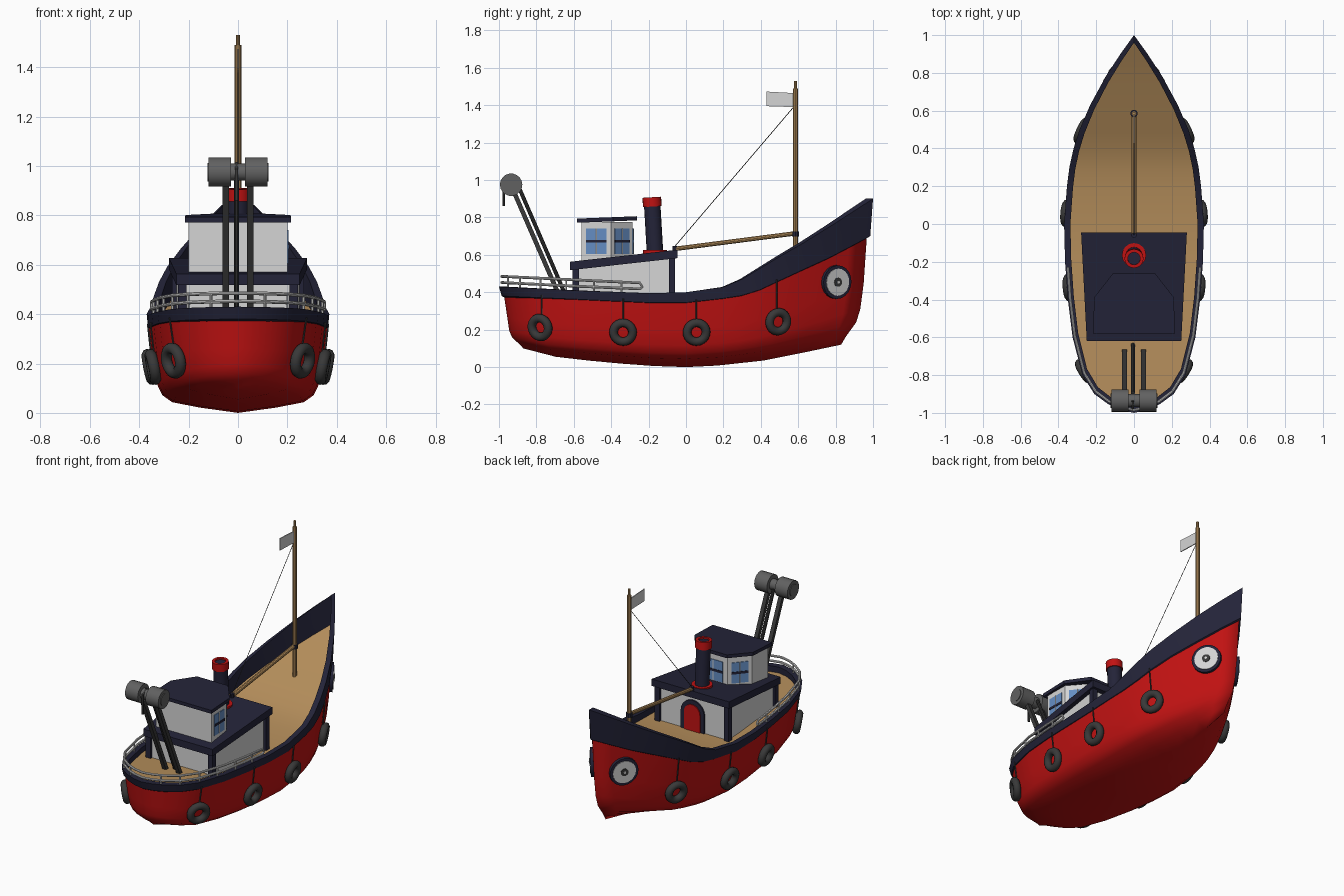
import bpy, bmesh, math
from mathutils import Vector
from mathutils.bvhtree import BVHTree

if "Cube" in bpy.data.objects:
    bpy.data.objects.remove(bpy.data.objects["Cube"])


def material(name, r, g, b):
    m = bpy.data.materials.new(name)
    m.diffuse_color = (r, g, b, 1)
    m.use_nodes = True
    m.node_tree.nodes["Principled BSDF"].inputs["Base Color"].default_value = m.diffuse_color
    return m


RED = material("hull red", 0.53, 0.006, 0.006)
NAVY = material("navy", 0.017, 0.017, 0.04)
WHITE = material("off white", 0.66, 0.66, 0.66)
WOOD = material("tan wood", 0.46, 0.27, 0.105)
DARK = material("rubber dark", 0.04, 0.04, 0.04)
GREY = material("drum grey", 0.12, 0.12, 0.12)
GLASS = material("window blue", 0.13, 0.27, 0.55)


def finish(ob, mat, angle=35):
    bpy.ops.object.select_all(action='DESELECT')
    ob.select_set(True)
    bpy.context.view_layer.objects.active = ob
    if ob.type == 'CURVE':
        bpy.ops.object.convert(target='MESH')
        ob = bpy.context.object
    ob.data.materials.clear()
    ob.data.materials.append(mat)
    bpy.ops.object.shade_smooth_by_angle(angle=math.radians(angle))
    return ob


def mesh(name, verts, faces, mat, recalc=True, angle=35):
    me = bpy.data.meshes.new(name)
    me.from_pydata([tuple(v) for v in verts], [], faces)
    bm = bmesh.new()
    bm.from_mesh(me)
    bmesh.ops.remove_doubles(bm, verts=bm.verts, dist=1e-5)
    if recalc:
        bmesh.ops.recalc_face_normals(bm, faces=bm.faces)
    bm.to_mesh(me)
    bm.free()
    ob = bpy.data.objects.new(name, me)
    bpy.context.collection.objects.link(ob)
    return finish(ob, mat, angle)


def loft(name, low, high, mat):
    """Closed prism between two matching outlines."""
    n = len(low)
    sides = [(i, (i + 1) % n, n + (i + 1) % n, n + i) for i in range(n)]
    return mesh(name, low + high, sides + [tuple(range(n)), tuple(range(n, 2 * n))], mat)


def tube(name, pts, r, mat, res=3, cyclic=False):
    cu = bpy.data.curves.new(name, 'CURVE')
    cu.dimensions = '3D'
    cu.bevel_depth, cu.bevel_resolution, cu.use_fill_caps = r, res, True
    sp = cu.splines.new('POLY')
    sp.points.add(len(pts) - 1)
    for p, c in zip(sp.points, pts):
        p.co = (*c, 1)
    sp.use_cyclic_u = cyclic
    ob = bpy.data.objects.new(name, cu)
    bpy.context.collection.objects.link(ob)
    return finish(ob, mat)


def interp(table, y):
    for (a, fa), (b, fb) in zip(table, table[1:]):
        if y <= b:
            return fa + (fb - fa) * (y - a) / (b - a)
    return table[-1][1]


# Plan outline, sheer line, rail top and keel line, all along y
PLAN = [(-1, 0), (-.985, .07), (-.955, .135), (-.9, .21), (-.8, .273), (-.6, .325), (-.4, .35),
        (-.2, .365), (0, .37), (.2, .355), (.3, .342), (.4, .32), (.5, .288), (.63, .232),
        (.78, .15), (.9, .072), (1, 0)]
SHEER = [(-1, .395), (-.6, .378), (-.2, .36), (.05, .36), (.35, .405), (.6, .52), (.8, .61), (1, .715)]
TOP = [(-1, .43), (-.6, .41), (-.2, .395), (0, .40), (.2, .428), (.3, .47), (.5, .59), (.63, .665),
       (.78, .758), (1, .9)]
KEEL = [(-1, .10), (-.8, .055), (-.5, .025), (-.2, .006), (0, 0), (.2, .008), (.5, .035), (.8, .085), (1, .12)]

# Hull: rows of (height fraction, width factor, stern y, bow y)
ROWS = [(0, 0, .87, .83), (.06, .42, .885, .85), (.12, .72, .905, .875), (.2, .83, .93, .91),
        (.32, .885, .945, .932), (.55, .93, .955, .95), (1, .98, .975, .968)]
hv = []
for h, w, ys, yb in ROWS:
    for y, x in PLAN:
        k, t = interp(KEEL, y), interp(SHEER, y)
        hv.append((x * w, y * (ys if y < 0 else yb), k + (t - k) * h))
N = len(PLAN)
hf = [(r * N + i, r * N + i + 1, (r + 1) * N + i + 1, (r + 1) * N + i)
      for r in range(len(ROWS) - 1) for i in range(N - 1)]
hull_tree = BVHTree.FromPolygons(hv, hf)
hull = mesh("hull", hv, hf, RED, recalc=False, angle=60)
hull.modifiers.new("mirror", 'MIRROR')


def on_hull(y, z):
    p, n, _, _ = hull_tree.ray_cast(Vector((2, y, z)), Vector((-1, 0, 0)))
    return p, n


# Deck
dv, df = [], []
for i, (y, x) in enumerate(PLAN):
    z = interp(SHEER, y) - .003
    dv += [(-x * .94, y * .965, z), (x * .94, y * .965, z)]
    if i:
        df.append((2 * i - 2, 2 * i - 1, 2 * i + 1, 2 * i))
mesh("deck", dv, df, WOOD, recalc=False)

# Bulwark and rubbing rail
ring = PLAN + [(y, -x) for y, x in PLAN[-2:0:-1]]
rv = []
for y, x in ring:
    s, t = interp(SHEER, y), interp(TOP, y)
    rv += [(x * .985, y * .985, s - .015), (x, y, t), (x * .91, y * .96, t), (x * .91, y * .96, s - .03)]
M = len(ring)
rf = [(4 * i + a, 4 * i + (a + 1) % 4, 4 * ((i + 1) % M) + (a + 1) % 4, 4 * ((i + 1) % M) + a)
      for i in range(M) for a in range(4)]
mesh("bulwark", rv, rf, NAVY)

# Stern railing
half = [(-.25, interp(PLAN, -.25))] + [p for p in PLAN[::-1] if p[0] < -.25]
path = half + [(y, -x) for y, x in half[-2::-1]]


def rail_pt(y, x, f):
    base = interp(TOP, y)
    return (x * .965, y * .985, base + f * (interp([(-1, .485), (-.25, .45)], y) - base))


top_rail = [rail_pt(y, x, 1) for y, x in path]
low_rail = [rail_pt(y, x, .4) for y, x in path]
nose = [(s * interp(PLAN, -.24) * .965, -.234, .428) for s in (1, -1)]
tube("railing_loop", [nose[0]] + top_rail + [nose[1]] + low_rail[::-1], .0075, WHITE, 2, True)
for y in (-.35, -.5, -.65, -.79, -.9, -.965):
    for s in (1, -1):
        x = s * interp(PLAN, y)
        tube("railing_post", [rail_pt(y, x, -.1), rail_pt(y, x, 1)], .006, WHITE, 1)

# Tyre fenders with ropes, and round bow plates
for s in (1, -1):
    for y, z in ((-.77, .215), (-.335, .19), (.055, .19), (.485, .245)):
        p, n = on_hull(y, z)
        c = p + n * .02
        c.x, nn = c.x * s, Vector((n.x * s, n.y, n.z))
        bpy.ops.mesh.primitive_torus_add(major_segments=24, minor_segments=10, major_radius=.051,
                                         minor_radius=.023, location=c,
                                         rotation=nn.to_track_quat('Z', 'Y').to_euler())
        bpy.context.object.name = "tyre_fender"
        finish(bpy.context.object, DARK, 60)
        q, _ = on_hull(y, interp(SHEER, y) - .02)
        tube("fender_rope", [((p.x + .015) * s, y, z + .05), ((q.x + .01) * s, y, q.z + .02)], .004, DARK, 1)
    p, n = on_hull(.80, .455)
    p.x *= s
    n = Vector((n.x * s, n.y, n.z))
    for name, r, d, mat in (("bow_disc_rim", .09, .018, NAVY), ("bow_disc", .073, .022, WHITE),
                            ("bow_disc_hub", .024, .026, DARK), ("bow_disc_dot", .008, .029, WHITE)):
        tube(name, [p - n * .02, p + n * d], r, mat, 8)

# Cabin, its corner posts and sloping roof
base = [(-.225, -.59), (.225, -.59), (.25, -.075), (-.25, -.075)]
over = [(-.25, -.62), (.25, -.62), (.28, -.045), (-.28, -.045)]


def slope(y, z):
    return z + .112 * (y + .62)


loft("cabin_walls", [(x, y, .3) for x, y in base], [(x, y, slope(y, .53)) for x, y in base], WHITE)
loft("cabin_roof", [(x, y, slope(y, .518)) for x, y in over], [(x, y, slope(y, .563)) for x, y in over], NAVY)
for cx, cy in base:
    sq = [(cx + a * .017, cy + b * .017) for a, b in ((-1, -1), (1, -1), (1, 1), (-1, 1))]
    loft("cabin_corner_post", [(x, y, .33) for x, y in sq], [(x, y, slope(y, .53)) for x, y in sq], NAVY)

# Arched door on the bow side
for name, w, top, y1, mat in (("door_frame", .085, .555, -.066, NAVY), ("door", .058, .528, -.06, RED)):
    arch = [(-w, .34), (w, .34)] + [(w * math.cos(a * math.pi / 10), top - w + w * math.sin(a * math.pi / 10))
                                    for a in range(11)]
    loft(name, [(x, -.08, z) for x, z in arch], [(x, y1, z) for x, z in arch], mat)

# Wheelhouse with roof and windows
wh = [(-.2, -.56), (.2, -.56), (.197, -.4), (.1, -.285), (-.1, -.285), (-.197, -.4)]
cap = [(-.215, -.582), (.215, -.582), (.212, -.39), (.112, -.262), (-.112, -.262), (-.212, -.39)]
loft("wheelhouse", [(x, y, .54) for x, y in wh], [(x, y, .775) for x, y in wh], WHITE)
loft("wheelhouse_roof", [(x, y, .795 + .04 * y) for x, y in cap], [(x, y, .80 + .02 + .04 * y - .003) for x, y in cap], NAVY)
for i in range(1, 5):
    a, b = Vector((*wh[i], 0)), Vector((*wh[i + 1], 0)) if i < 5 else None
    d = (b - a).normalized()
    out = Vector((d.y, -d.x, 0))
    mid, hw = (a + b) / 2, (b - a).length * .34
    for name, z0, z1, t, mat in (("window", .605, .74, .004, GLASS), ("window_bar", .665, .68, .007, NAVY)):
        quad = [mid + d * (sx * hw) + Vector((0, 0, z)) for sx, z in ((-1, z0), (1, z0), (1, z1), (-1, z1))]
        loft(name, [v - out * .002 for v in quad], [v + out * t for v in quad], mat)
    tube("window_mullion", [mid + out * .003 + Vector((0, 0, z)) for z in (.605, .74)], .004, WHITE, 1)

# Funnel
f0, f1 = Vector((0, -.165, .6)), Vector((0, -.183, .908))
tube("funnel", [f0, f0.lerp(f1, .97)], .044, NAVY, 6)
tube("funnel_base", [f0, f0 + Vector((0, 0, .025))], .064, RED, 6)
axis = (f1 - f0).to_track_quat('Z', 'Y')
prof = [(.044, -.05), (.05, -.05), (.05, 0), (.033, 0), (.033, -.02)]
S = 20
cv = [f1 + axis @ Vector((r * math.cos(k * math.tau / S), r * math.sin(k * math.tau / S), z))
      for k in range(S) for r, z in prof]
cf = [(5 * k + j, 5 * ((k + 1) % S) + j, 5 * ((k + 1) % S) + j + 1, 5 * k + j + 1)
      for k in range(S) for j in range(4)]
mesh("funnel_cap", cv, cf, RED)

# Mast, boom, stay and flag
tube("mast", [(0, .585, .48), (0, .585, 1.49)], .0135, WOOD)
tube("mast_tip", [(0, .585, 1.48), (0, .585, 1.53)], .008, WOOD)
tube("boom", [(0, .585, .715), (0, -.06, .632)], .0125, WOOD)
tube("boom_collar", [(0, .585, .698), (0, .585, .724)], .02, NAVY)
tube("boom_rest", [(0, -.06, .6), (0, -.06, .648)], .014, NAVY)
tube("stay", [(0, .575, 1.39), (0, -.06, .645)], .002, DARK, 0)
flag = [(.43, 1.395), (.575, 1.39), (.575, 1.465), (.43, 1.473)]
loft("flag", [(-.003, y, z) for y, z in flag], [(.003, y, z) for y, z in flag], WHITE)

# Stern hoist: legs, middle rod, drums and hook line
for s in (1, -1):
    lo, hi, w = Vector((s * .05, -.675, .375)), Vector((s * .05, -.93, .96)), .013
    sq = [Vector((a * w, b * w, 0)) for a, b in ((-1, -1), (1, -1), (1, 1), (-1, 1))]
    loft("hoist_leg", [lo + q for q in sq], [hi + q for q in sq], DARK)
    tube("hoist_drum", [(s * .028, -.935, .975), (s * .12, -.935, .975)], .06, GREY, 7)
    tube("drum_hub", [(s * .1, -.935, .975), (s * .124, -.935, .975)], .038, GREY, 5)
tube("drum_axle", [(-.05, -.935, .975), (.05, -.935, .975)], .035, GREY, 5)
tube("hoist_rod", [(-.006, -.64, .375), (-.006, -.895, .965)], .011, DARK)
tube("hook_line", [(-.006, -.935, 1.01), (-.006, -.975, .985), (-.006, -.975, .86)], .007, DARK)
